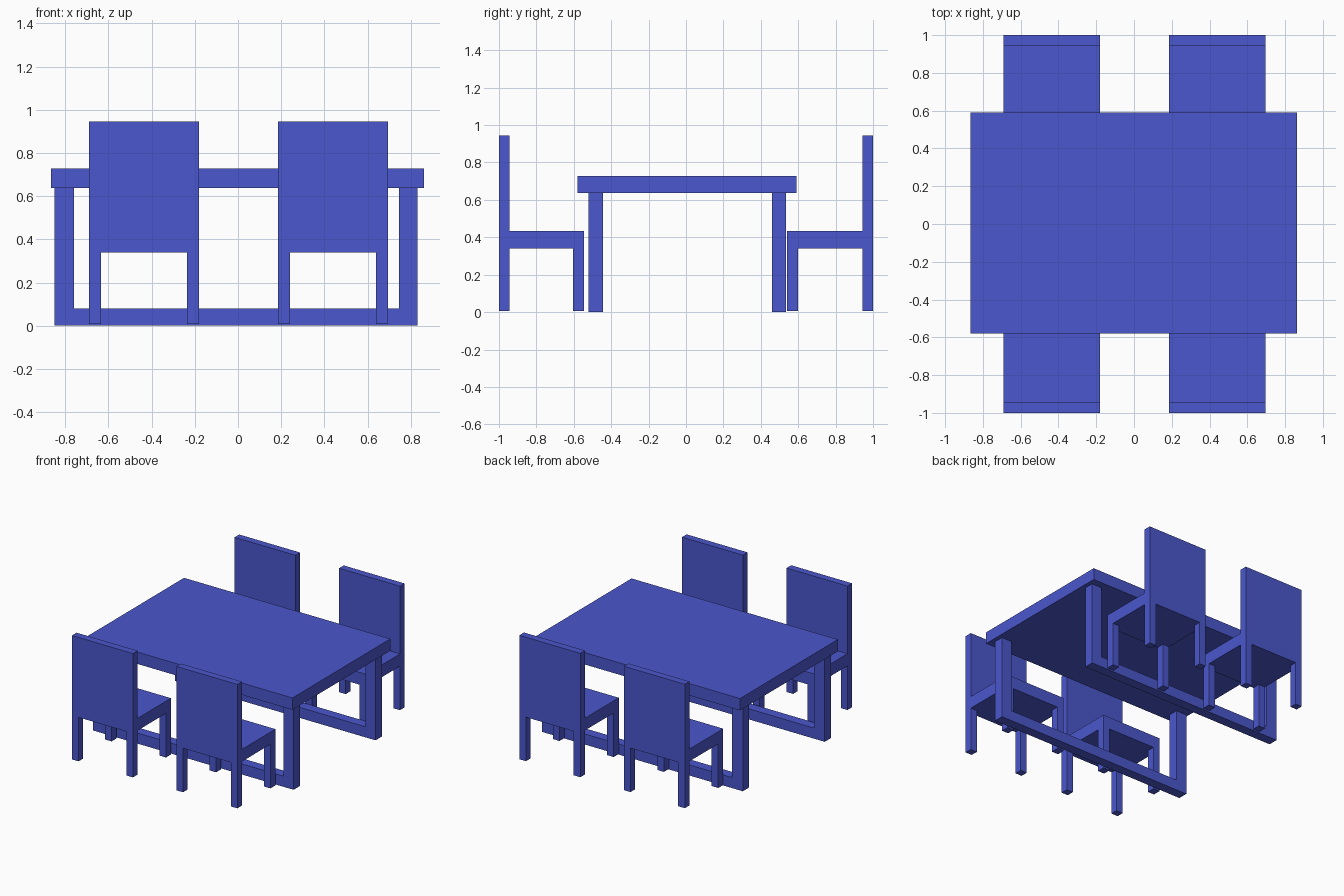
import bpy
import bmesh
from mathutils import Vector

cube = bpy.data.objects.get("Cube")
if cube:
    bpy.data.objects.remove(cube, do_unlink=True)

# Single painted finish
blue = bpy.data.materials.new("blue")
blue.use_nodes = True
COLOUR = (0.07, 0.095, 0.61, 1)
blue.diffuse_color = COLOUR
blue.node_tree.nodes["Principled BSDF"].inputs["Base Color"].default_value = COLOUR


def finish(name, bm):
    bmesh.ops.recalc_face_normals(bm, faces=bm.faces)
    mesh = bpy.data.meshes.new(name)
    bm.to_mesh(mesh)
    bm.free()
    mesh.materials.append(blue)
    obj = bpy.data.objects.new(name, mesh)
    bpy.context.collection.objects.link(obj)
    return obj


def box(name, x, y, z):
    """Box from (low, high) ranges on each axis."""
    bm = bmesh.new()
    bmesh.ops.create_cube(bm, size=1)
    for v in bm.verts:
        v.co = Vector([r[0] if c < 0 else r[1] for r, c in zip((x, y, z), v.co)])
    return finish(name, bm)


def prism(name, outline, y):
    """Outline in x and z, extruded along y."""
    bm = bmesh.new()
    face = bm.faces.new([bm.verts.new((px, y[0], pz)) for px, pz in outline])
    grown = bmesh.ops.extrude_face_region(bm, geom=[face])["geom"]
    moved = [g for g in grown if isinstance(g, bmesh.types.BMVert)]
    bmesh.ops.translate(bm, vec=(0, y[1] - y[0], 0), verts=moved)
    return finish(name, bm)


# Table top
TOP_Z = 0.637
box("table_top", (-0.865, 0.862), (-0.58, 0.59), (TOP_Z, 0.727))

# U-shaped table legs: two posts joined by a floor beam
frame = [(-0.85, 0), (0.83, 0), (0.83, TOP_Z), (0.745, TOP_Z),
         (0.745, 0.08), (-0.76, 0.08), (-0.76, TOP_Z), (-0.85, TOP_Z)]
prism("front_table_frame", frame, (-0.52, -0.445))
prism("back_table_frame", frame, (0.46, 0.535))


def chair(name, x0, side, inner):
    """Chair with its back at y = side, its seat reaching in to inner."""
    x1 = x0 + 0.51
    leg = 0.055
    seat_z, seat_top, foot = 0.34, 0.433, 0.007

    def span(a, b):
        return tuple(sorted((side * a, side * b)))

    box(name + "_backrest", (x0, x1), span(0.945, 1), (seat_z, 0.945))
    box(name + "_seat", (x0, x1), span(inner, 0.945), (seat_z, seat_top))
    for end, y in (("back", span(0.945, 1)), ("front", span(inner, inner + 0.06))):
        for hand, x in (("right", x0), ("left", x1 - leg)):
            box(f"{name}_{end}_{hand}_leg", (x, x + leg), y, (foot, seat_z))


# Two chairs on each long side
for hand, x0 in (("right", -0.69), ("left", 0.185)):
    chair("front_" + hand + "_chair", x0, -1, 0.545)
    chair("back_" + hand + "_chair", x0, 1, 0.54)
